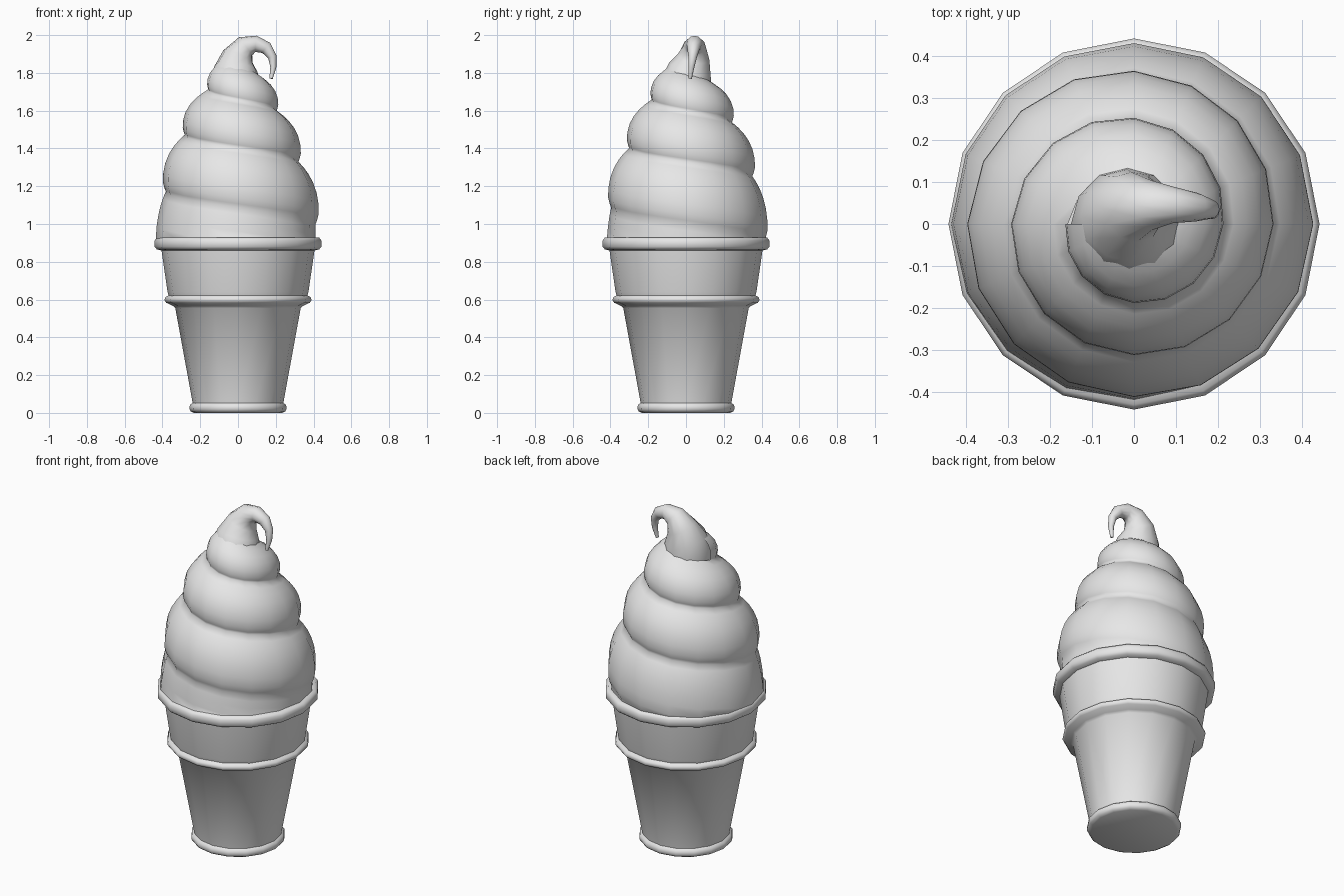
import bpy, bmesh, math
from mathutils import Vector

if "Cube" in bpy.data.objects:
    bpy.data.objects.remove(bpy.data.objects["Cube"])

SIDES = 16
grey = bpy.data.materials.new("plain_grey")
grey.diffuse_color = (0.8, 0.8, 0.8, 1)
grey.use_nodes = True
grey.node_tree.nodes["Principled BSDF"].inputs["Base Color"].default_value = grey.diffuse_color


def make_object(name, rows, closed=False, caps=False, angle=60):
    """Skin a grid of points; closed joins each row into a ring."""
    bm = bmesh.new()
    grid = [[bm.verts.new(p) for p in row] for row in rows]
    n = len(rows[0])
    for a, b in zip(grid, grid[1:]):
        for j in range(n if closed else n - 1):
            k = (j + 1) % n
            bm.faces.new((a[j], a[k], b[k], b[j]))
    if caps:
        bm.faces.new(grid[0][::-1])
        bm.faces.new(grid[-1])
    bmesh.ops.remove_doubles(bm, verts=bm.verts, dist=0.0008)
    bmesh.ops.recalc_face_normals(bm, faces=bm.faces)
    mesh = bpy.data.meshes.new(name)
    bm.to_mesh(mesh)
    bm.free()
    mesh.materials.append(grey)
    obj = bpy.data.objects.new(name, mesh)
    bpy.context.collection.objects.link(obj)
    bpy.ops.object.select_all(action='DESELECT')
    obj.select_set(True)
    bpy.context.view_layer.objects.active = obj
    bpy.ops.object.shade_smooth_by_angle(angle=math.radians(angle))
    return obj


# Wafer cup: lathed profile with base bead, middle ledge and rim
cup_profile = [(0.235, 0.0), (0.25, 0.008), (0.257, 0.02), (0.255, 0.042), (0.24, 0.052),
               (0.332, 0.555), (0.345, 0.567), (0.38, 0.583), (0.39, 0.597), (0.385, 0.612),
               (0.368, 0.622), (0.373, 0.64), (0.405, 0.86), (0.43, 0.866), (0.442, 0.88),
               (0.442, 0.912), (0.43, 0.928), (0.40, 0.928), (0.385, 0.9)]
cup_rows = [[(r * math.cos(2 * math.pi * i / SIDES), r * math.sin(2 * math.pi * i / SIDES), z)
             for i in range(SIDES)] for r, z in cup_profile]
make_object("wafer_cup", cup_rows, closed=True, caps=True)

# Ice cream swirl: one strand wound upward, s counts the turns
RADII = [0.41, 0.437, 0.43, 0.40, 0.335, 0.295, 0.215, 0.165, 0.07, 0.02]  # every half turn from -2


def strand_radius(s):
    f = min(max((s + 2) * 2, 0), len(RADII) - 1.001)
    i = int(f)
    return RADII[i] + (RADII[i + 1] - RADII[i]) * (f - i)


def seam_height(s):
    return 1.33 + 0.3 * s - 0.03 * s * s


STEPS = [0, 0.06, 0.16, 0.32, 0.5, 0.66, 0.8, 0.91, 1]
swirl_rows = []
for k in range(-2 * SIDES - SIDES // 4, SIDES * 3 // 2 + 1):
    s = k / SIDES
    ang = -2 * math.pi * s
    r0, r1 = strand_radius(s), strand_radius(s + 1)
    z0, z1 = seam_height(s), seam_height(s + 1)
    row = []
    for t in STEPS:
        r = r0 - (r0 - 0.955 * r1) * t ** 3
        r -= 0.045 * r0 * max(0, 1 - t / 0.25) ** 2
        z = max(z0 + (z1 - z0) * t, 0.9)
        row.append((r * math.cos(ang), r * math.sin(ang), z))
    swirl_rows.append(row)
make_object("ice_cream_swirl", swirl_rows, angle=80)

# Curled tip: tapering tube along a hooked path (x, y, z, radius)
tip_path = [(-0.01, 0.0, 1.66, 0.13), (-0.015, 0.0, 1.75, 0.135), (-0.012, 0.02, 1.82, 0.115),
            (0.0, 0.04, 1.885, 0.085), (0.04, 0.045, 1.94, 0.06), (0.095, 0.045, 1.954, 0.043),
            (0.15, 0.04, 1.932, 0.034), (0.182, 0.035, 1.885, 0.023), (0.187, 0.028, 1.83, 0.016),
            (0.175, 0.022, 1.77, 0.009)]
tip_rows = []
for i, (x, y, z, r) in enumerate(tip_path):
    before = Vector(tip_path[max(i - 1, 0)][:3])
    after = Vector(tip_path[min(i + 1, len(tip_path) - 1)][:3])
    along = (after - before).normalized()
    side = Vector((0, 1, 0))
    side = (side - along * side.dot(along)).normalized()
    up = along.cross(side)
    tip_rows.append([Vector((x, y, z)) + r * (side * math.cos(2 * math.pi * j / 12)
                     + up * math.sin(2 * math.pi * j / 12)) for j in range(12)])
make_object("curled_tip", tip_rows, closed=True, caps=True, angle=80)
